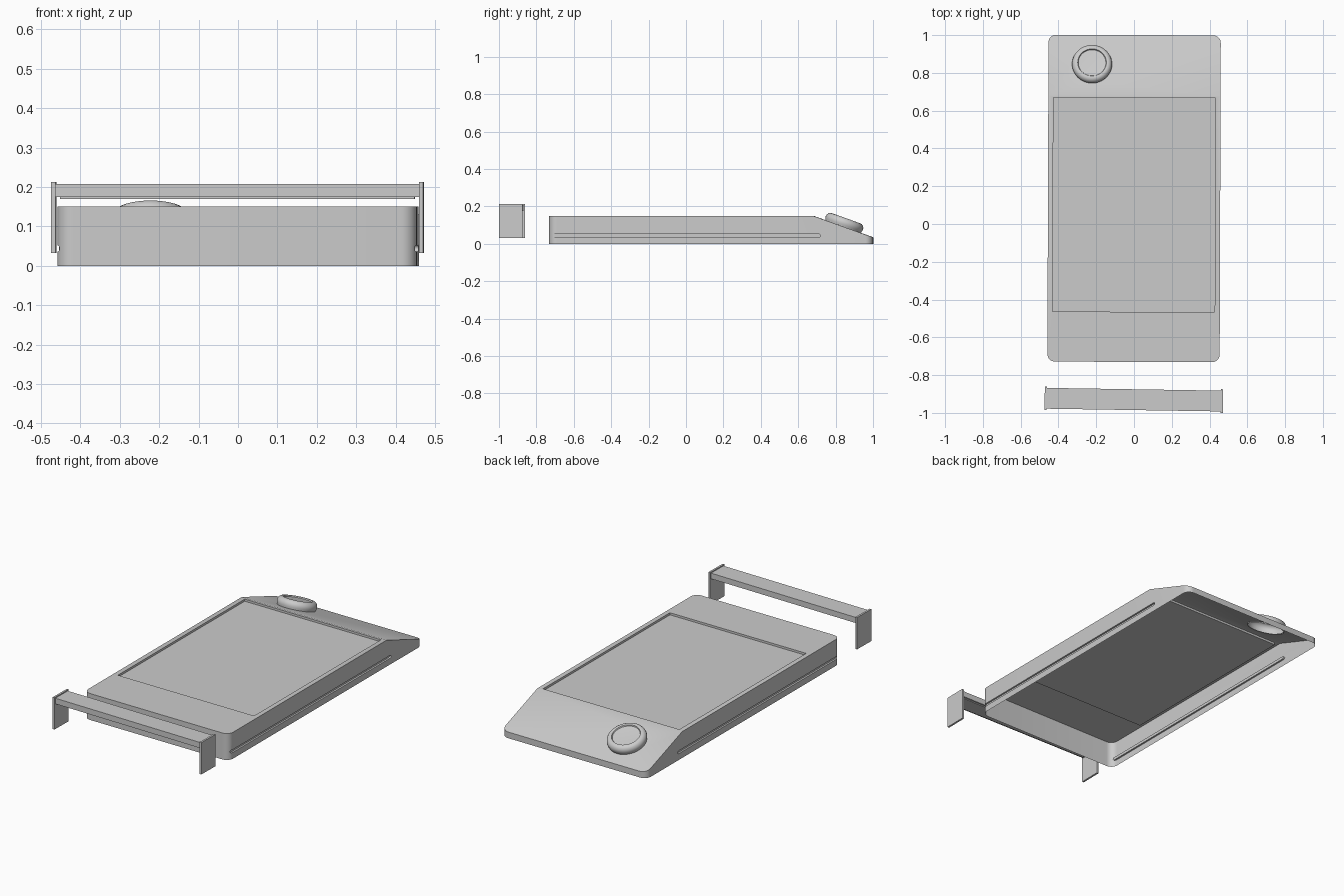
import bpy, bmesh
from math import pi, sin, cos, atan2, radians
from mathutils import Vector, Matrix

if "Cube" in bpy.data.objects:
    bpy.data.objects.remove(bpy.data.objects["Cube"])

SLOPE_Y, TOP, LIP = 0.68, 0.15, 0.035
GRAD = (TOP - LIP) / (1.0 - SLOPE_Y)
TILT = Matrix.Rotation(-atan2(GRAD, 1), 4, 'X')


def to_object(bm, name):
    bmesh.ops.recalc_face_normals(bm, faces=bm.faces)
    me = bpy.data.meshes.new(name)
    bm.to_mesh(me)
    bm.free()
    ob = bpy.data.objects.new(name, me)
    bpy.context.collection.objects.link(ob)
    return ob


def rounded_prism(hx, hy, r, height, mat, steps=8):
    """Rounded rectangle extruded along local z, placed by mat."""
    bm = bmesh.new()
    vs = []
    for k, (sx, sy) in enumerate([(1, 1), (-1, 1), (-1, -1), (1, -1)]):
        for i in range(steps + 1):
            a = k * pi / 2 + i * pi / 2 / steps
            vs.append(bm.verts.new((sx * (hx - r) + r * cos(a), sy * (hy - r) + r * sin(a), 0)))
    f = bm.faces.new(vs)
    ext = bmesh.ops.extrude_face_region(bm, geom=[f])
    bmesh.ops.translate(bm, vec=(0, 0, height),
                        verts=[v for v in ext['geom'] if isinstance(v, bmesh.types.BMVert)])
    bmesh.ops.remove_doubles(bm, verts=bm.verts, dist=1e-5)
    bmesh.ops.transform(bm, matrix=mat, verts=bm.verts)
    return bm


def box(bm, x0, x1, y0, y1, z0, z1):
    m = Matrix.Translation(((x0 + x1) / 2, (y0 + y1) / 2, (z0 + z1) / 2)) @ \
        Matrix.Diagonal((x1 - x0, y1 - y0, z1 - z0, 1))
    bmesh.ops.create_cube(bm, size=1, matrix=m)


def smooth(ob):
    bpy.ops.object.select_all(action='DESELECT')
    ob.select_set(True)
    bpy.context.view_layer.objects.active = ob
    bpy.ops.object.shade_smooth_by_angle(angle=radians(30))


# Body: rounded slab with the far end sliced to a slope
bm = rounded_prism(0.456, 0.865, 0.04, TOP, Matrix.Translation((0, 0.135, 0)))
normal = Vector((0, GRAD, 1)).normalized()
cut = bmesh.ops.bisect_plane(bm, geom=bm.verts[:] + bm.edges[:] + bm.faces[:], dist=1e-6,
                             plane_co=(0, SLOPE_Y, TOP), plane_no=normal, clear_outer=True)
bmesh.ops.holes_fill(bm, edges=[e for e in bm.edges if e.is_boundary])
body = to_object(bm, "body_shell")

# Cutters: screen recess, side grooves, knob opening
bm = bmesh.new()
box(bm, -0.429, 0.429, -0.465, 0.668, TOP - 0.012, TOP + 0.05)
cutters = [to_object(bm, "recess_cutter")]
for s in (-1, 1):
    m = Matrix.Translation((s * 0.446, 0.005, 0.044)) @ Matrix.Rotation(s * pi / 2, 4, 'Y')
    cutters.append(to_object(rounded_prism(0.008, 0.715, 0.0078, 0.05, m, 4), "groove_cutter"))
knob_place = Matrix.Translation((-0.222, 0.84, TOP - GRAD * (0.84 - SLOPE_Y))) @ TILT
bm = bmesh.new()
bmesh.ops.create_cone(bm, cap_ends=True, segments=48, radius1=0.099, radius2=0.099, depth=0.1,
                      matrix=knob_place @ Matrix.Translation((0, 0, 0.045)))
cutters.append(to_object(bm, "knob_cutter"))

bpy.context.view_layer.objects.active = body
for c in cutters:
    c.hide_render = True
    mod = body.modifiers.new("cut", 'BOOLEAN')
    mod.operation, mod.solver, mod.object = 'DIFFERENCE', 'EXACT', c
    bpy.ops.object.modifier_apply(modifier=mod.name)
for c in cutters:
    bpy.data.objects.remove(c)

# Open the underside and the hole beneath the knob
bm = bmesh.new()
bm.from_mesh(body.data)
inv = knob_place.inverted()
drop = [f for f in bm.faces
        if all(abs(v.co.z) < 1e-4 for v in f.verts)
        or all(abs((inv @ v.co).z + 0.005) < 1e-4 and (inv @ v.co).xy.length < 0.11 for v in f.verts)]
bmesh.ops.delete(bm, geom=drop, context='FACES')
bm.to_mesh(body.data)
bm.free()
smooth(body)
body.rotation_euler.z = radians(-0.2)

# Knob: lathed rim with a shallow dished top
profile = [(0.099, -0.005), (0.104, 0.010), (0.106, 0.020), (0.104, 0.030), (0.099, 0.039),
           (0.091, 0.045), (0.082, 0.047), (0.076, 0.046), (0.073, 0.040), (0.0, 0.036)]
bm = bmesh.new()
pv = [bm.verts.new((r, 0, z)) for r, z in profile]
pe = [bm.edges.new(p) for p in zip(pv, pv[1:])]
bmesh.ops.spin(bm, geom=pv + pe, cent=(0, 0, 0), axis=(0, 0, 1), angle=2 * pi, steps=48)
bmesh.ops.remove_doubles(bm, verts=bm.verts, dist=1e-5)
bmesh.ops.transform(bm, matrix=knob_place, verts=bm.verts)
smooth(to_object(bm, "knob"))

# Bridge: crossbar with underside strip and two end plates
bridge_place = Matrix.Translation((-0.001, -0.93, 0)) @ Matrix.Rotation(radians(-0.9), 4, 'Z')
for name, dims in [("bridge_bar", (-0.462, 0.462, -0.055, 0.055, 0.175, 0.207)),
                   ("bridge_strip", (-0.45, 0.45, -0.045, 0.045, 0.170, 0.176)),
                   ("bridge_plate_left", (-0.472, -0.461, -0.0625, 0.0625, 0.032, 0.213)),
                   ("bridge_plate_right", (0.461, 0.472, -0.0625, 0.0625, 0.032, 0.213))]:
    bm = bmesh.new()
    box(bm, *dims)
    bmesh.ops.transform(bm, matrix=bridge_place, verts=bm.verts)
    to_object(bm, name)
